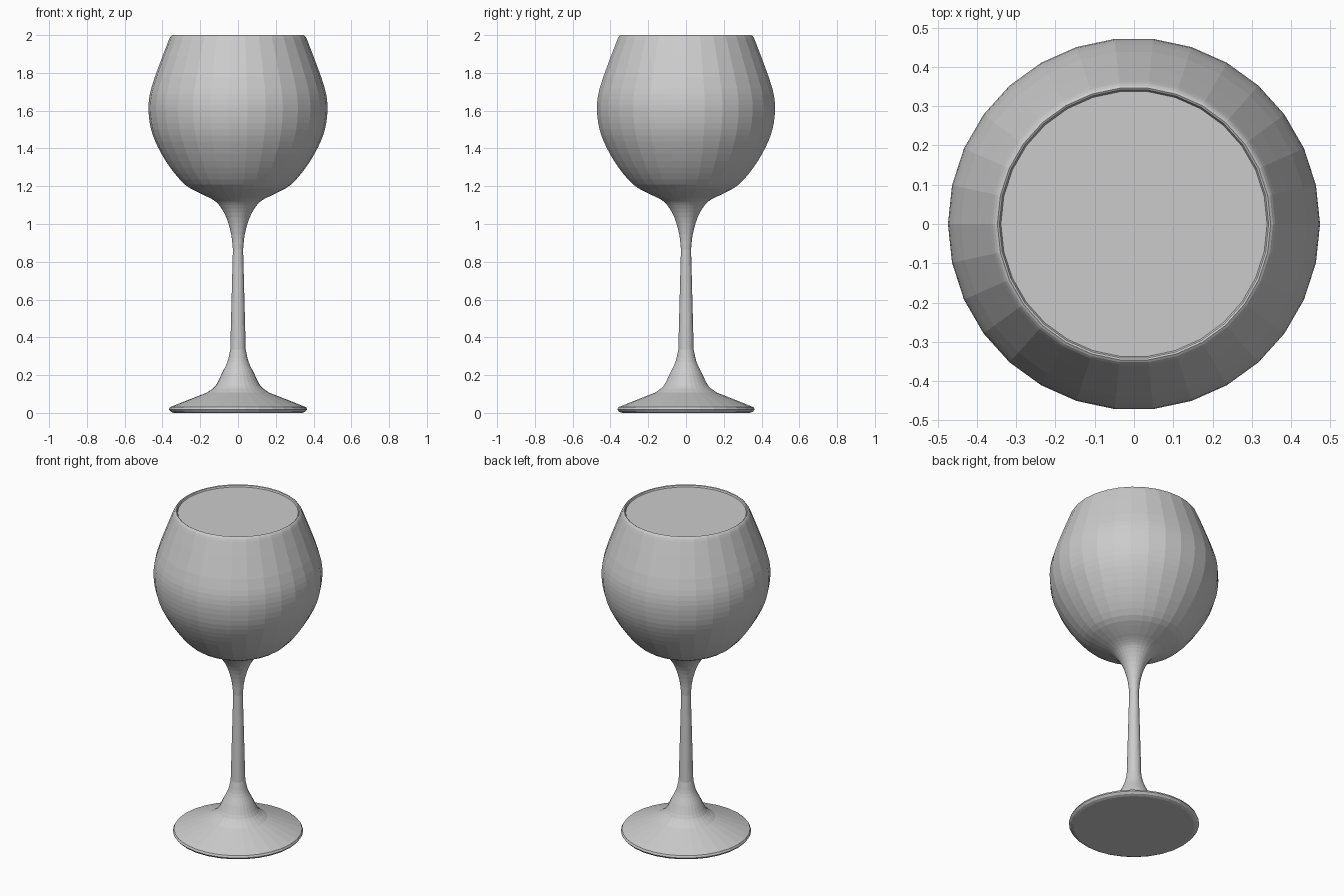
import bpy, bmesh, math
from mathutils import Vector

if "Cube" in bpy.data.objects:
    bpy.data.objects.remove(bpy.data.objects["Cube"])

SEG = 30

mat = bpy.data.materials.new("plain grey")
mat.diffuse_color = (0.6, 0.6, 0.6, 1)
mat.use_nodes = True
mat.node_tree.nodes["Principled BSDF"].inputs["Base Color"].default_value = mat.diffuse_color


def smooth(pts, n):
    """Catmull-Rom resampling of a (radius, height) profile."""
    p = [Vector(q) for q in pts]
    p = [2 * p[0] - p[1]] + p + [2 * p[-1] - p[-2]]
    out = []
    for a, b, c, d in zip(p, p[1:], p[2:], p[3:]):
        for i in range(n):
            t = i / n
            out.append(0.5 * (2 * b + (c - a) * t + (2 * a - 5 * b + 4 * c - d) * t * t
                              + (3 * b - a - 3 * c + d) * t ** 3))
    return out + [p[-2]]


def lathe(name, profile, cap_start=False, cap_end=False):
    bm = bmesh.new()
    rings = []
    for r, z in profile:
        rings.append([bm.verts.new((r * math.cos(2 * math.pi * i / SEG),
                                    r * math.sin(2 * math.pi * i / SEG), z))
                      for i in range(SEG)])
    for lo, hi in zip(rings, rings[1:]):
        for i in range(SEG):
            j = (i + 1) % SEG
            bm.faces.new((lo[i], lo[j], hi[j], hi[i]))
    if cap_start:
        bm.faces.new(rings[0][::-1])
    if cap_end:
        bm.faces.new(rings[-1])
    me = bpy.data.meshes.new(name)
    bm.to_mesh(me)
    bm.free()
    me.materials.append(mat)
    ob = bpy.data.objects.new(name, me)
    bpy.context.collection.objects.link(ob)
    return ob


# Foot: flat underside, thin bevelled edge, shallow cone
foot = [(0.34, 0), (0.356, 0.006), (0.366, 0.018), (0.36, 0.03), (0.27, 0.066)]
# Flare from the foot into the stem
flare = smooth([(0.165, 0.107), (0.119, 0.143), (0.085, 0.21),
                (0.056, 0.27), (0.041, 0.335)], 3)
# Top of the stem opening out into the round bowl
bowl = smooth([(0.027, 0.865), (0.036, 0.945), (0.062, 1.035), (0.1, 1.1),
               (0.138, 1.132), (0.2, 1.162), (0.28, 1.208), (0.36, 1.3),
               (0.423, 1.405), (0.46, 1.5), (0.474, 1.6), (0.467, 1.687),
               (0.441, 1.777)], 3)
# Tapered upper wall and rounded lip, closed by a disc just under the rim
lip = [(0.399, 1.89), (0.366, 1.975), (0.36, 1.988), (0.354, 1.996), (0.348, 2.0),
       (0.343, 1.997), (0.339, 1.988)]

lathe("glass_body", foot + flare + bowl + lip, cap_start=True)
lathe("filled_top", [(0.339, 1.988)], cap_end=True)
